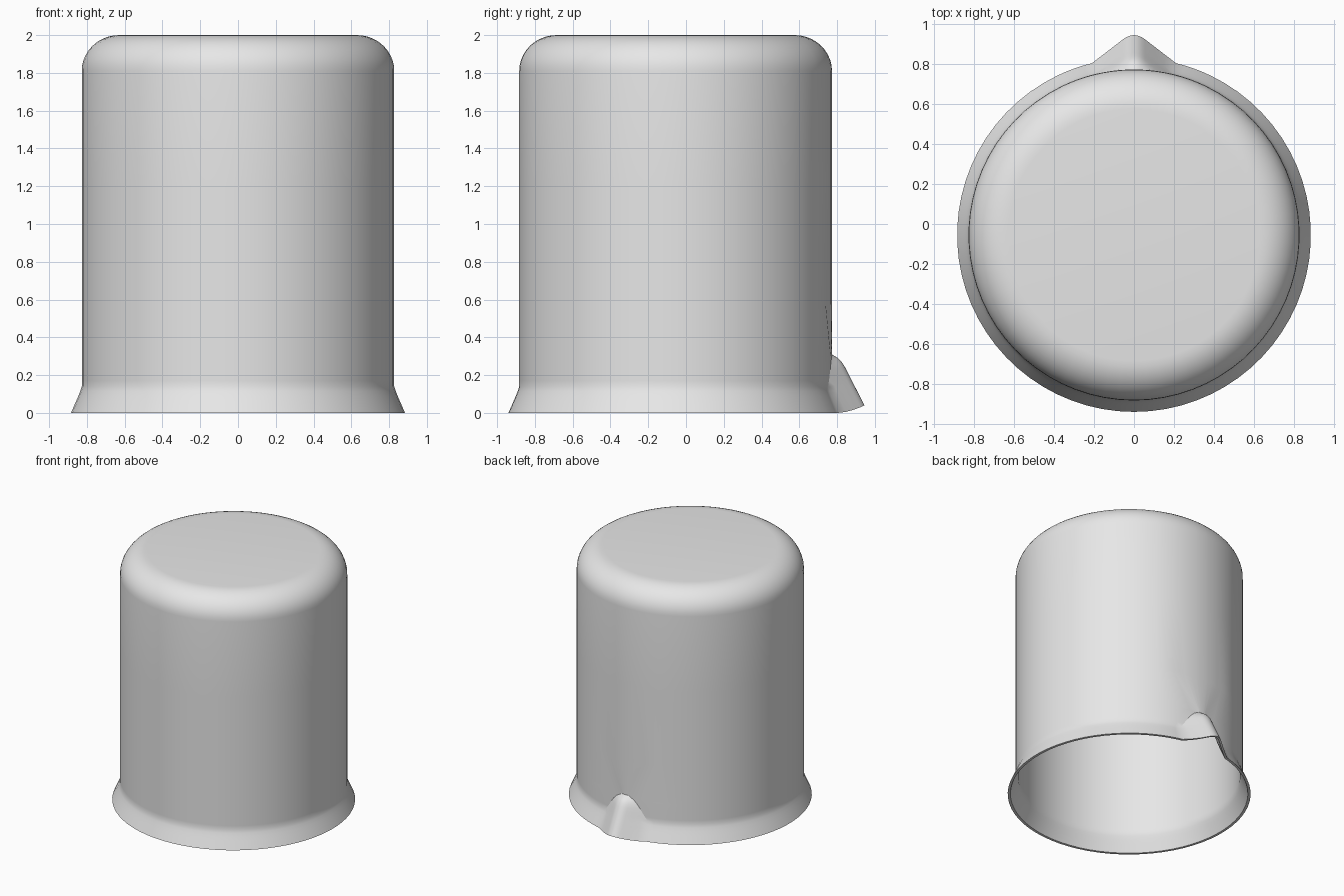
import bpy
import bmesh
import math

if "Cube" in bpy.data.objects:
    bpy.data.objects.remove(bpy.data.objects["Cube"])

CENTRE_Y = -0.055
WALL = 0.02
SPOUT_TOP = 0.31
LIFT = 0.04            # rise of the spout lip at its tip


def lerp_table(table, v):
    """Piecewise linear lookup in a short table of (key, value) pairs."""
    if v <= table[0][0]:
        return table[0][1]
    for (a, fa), (b, fb) in zip(table, table[1:]):
        if v <= b:
            return fa + (fb - fa) * (v - a) / (b - a)
    return table[-1][1]


FLARE = [(0, 0.885), (0.09, 0.846), (0.115, 0.836), (0.14, 0.828)]
SPOUT_HALF_WIDTH = [(0, 0.21), (0.13, 0.19), (0.25, 0.11),
                    (0.285, 0.075), (0.31, 0.03), (0.6, 0.2)]
SPOUT_REACH = [(0.04, 1.0), (0.255, 0.89), (0.285, 0.867), (0.31, 0.828)]

# Body outline from the open rim up to the rounded closed end
heights = [0, 0.03, 0.06, 0.09, 0.115, 0.14, 0.17, 0.2, 0.23, 0.255,
           0.27, 0.285, 0.298, 0.31, 0.6, 1.2]
profile = [(lerp_table(FLARE, z), z) for z in heights]
for i in range(11):
    a = math.pi / 2 * i / 10
    profile.append((0.63 + 0.198 * math.cos(a), 1.81 + 0.19 * math.sin(a)))


def half_ring(radius, z):
    """Points from the spout centre line round to the front."""
    w = lerp_table(SPOUT_HALF_WIDTH, z)
    edge = math.asin(w / radius)
    pts = []
    # spout: straight sides blended into a rounded ridge
    k = min(0.055 / w, 0.5)
    c = k / (2 - k)
    zc = z + LIFT * (1 - z / SPOUT_TOP)
    yb = math.sqrt(radius ** 2 - w ** 2)
    for u in (0, 0.25 * k, 0.5 * k, 0.75 * k, k, k + (1 - k) / 3,
              k + (1 - k) * 2 / 3, 1):
        x = w * u
        y, zz = math.sqrt(radius ** 2 - x * x), z
        if z < SPOUT_TOP:
            tip = lerp_table(SPOUT_REACH, zc)
            t = 1 - c * (u / k) ** 2 if u <= k else (1 - c) * (1 - u) / (1 - k)
            out = max(0, yb + (tip - yb) * t - y)
            y += out
            zz += LIFT * (1 - z / SPOUT_TOP) * min(1, out / max(tip - radius, 0.001)) ** 1.5
        pts.append((x, y, zz))
    # wall: a short blend next to the spout, then even steps
    angles = [edge + (0.45 - edge) * i / 4 for i in range(1, 5)]
    angles += [0.45 + (math.pi - 0.45) * i / 30 for i in range(1, 31)]
    pts += [(radius * math.sin(p), radius * math.cos(p), z) for p in angles]
    return pts


def build_shell(bm, inset):
    rings = []
    for radius, z in profile:
        half = half_ring(radius, z)
        full = half + [(-x, y, zz) for x, y, zz in half[-2:0:-1]]
        ring = []
        for x, y, zz in full:
            s = 1 - inset / math.hypot(x, y)
            drop = inset * max(0, zz - 1.81) / 0.19
            ring.append(bm.verts.new((x * s, y * s + CENTRE_Y, zz - drop)))
        rings.append(ring)
    for lower, upper in zip(rings, rings[1:]):
        bridge(bm, lower, upper)
    bm.faces.new(rings[-1])
    return rings[0]


def bridge(bm, a, b):
    n = len(a)
    for i in range(n):
        j = (i + 1) % n
        bm.faces.new((a[i], a[j], b[j], b[i]))


# Upturned beaker: outer skin, inner skin and the rim joining them
bm = bmesh.new()
outer_rim = build_shell(bm, 0)
inner_rim = build_shell(bm, WALL)
bridge(bm, outer_rim, inner_rim)
bmesh.ops.recalc_face_normals(bm, faces=bm.faces)
mesh = bpy.data.meshes.new("beaker")
bm.to_mesh(mesh)
bm.free()

grey = bpy.data.materials.new("light_grey")
grey.diffuse_color = (0.8, 0.8, 0.8, 1)
grey.use_nodes = True
grey.node_tree.nodes["Principled BSDF"].inputs["Base Color"].default_value = grey.diffuse_color
mesh.materials.append(grey)

beaker = bpy.data.objects.new("beaker", mesh)
bpy.context.collection.objects.link(beaker)
bpy.context.view_layer.objects.active = beaker
beaker.select_set(True)
bpy.ops.object.shade_smooth_by_angle(angle=math.radians(30))
